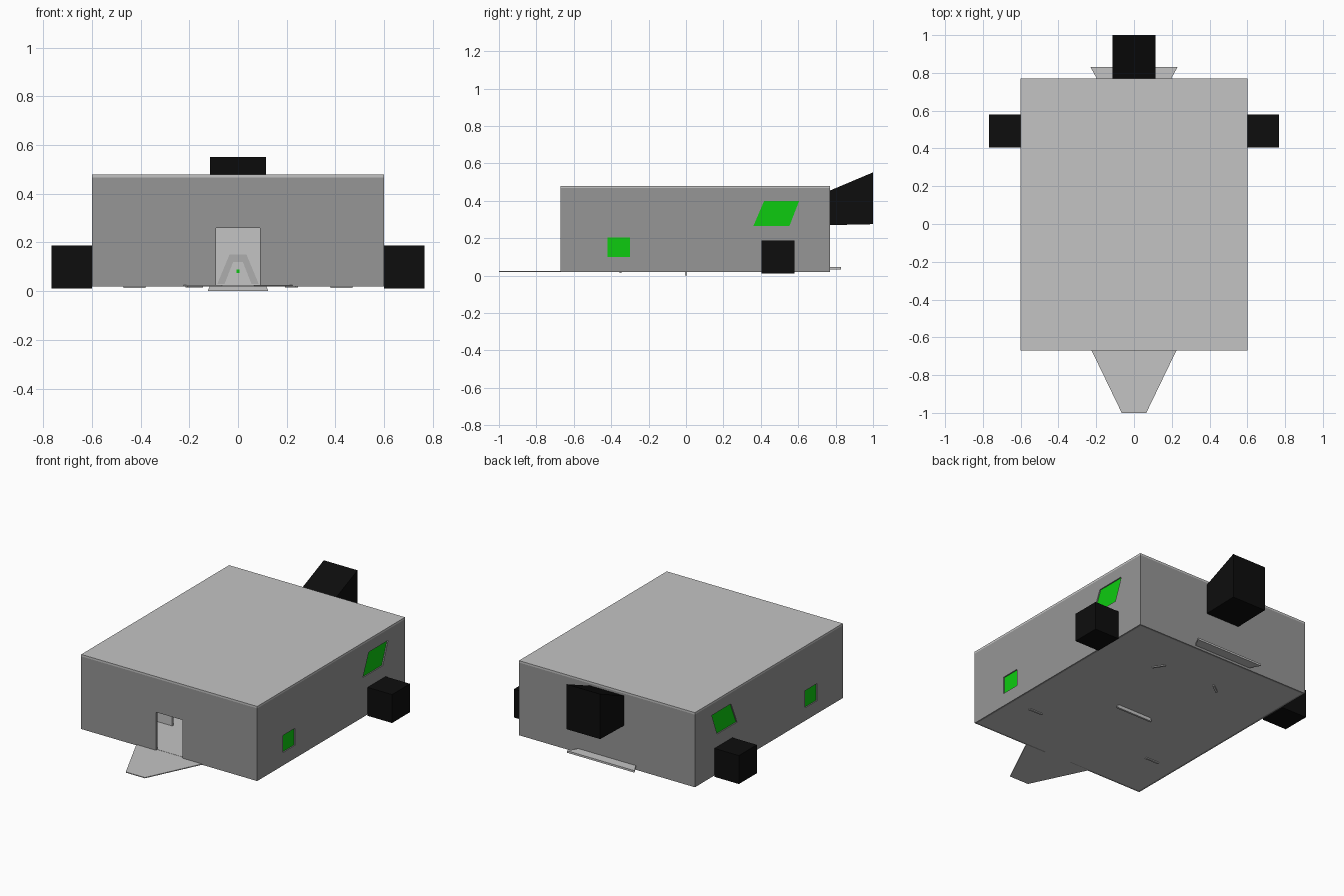
import bpy, math
from mathutils import Matrix

if "Cube" in bpy.data.objects:
    bpy.data.objects.remove(bpy.data.objects["Cube"])


def material(name, rgb):
    m = bpy.data.materials.new(name)
    m.diffuse_color = (*rgb, 1)
    m.use_nodes = True
    m.node_tree.nodes["Principled BSDF"].inputs["Base Color"].default_value = m.diffuse_color
    return m


LIGHT = material("light_grey", (0.55, 0.55, 0.55))
MID = material("mid_grey", (0.42, 0.42, 0.42))
DARK = material("wall_grey", (0.305, 0.305, 0.305))
GREEN = material("green", (0.004, 0.60, 0.005))
BLACK = material("black", (0.004, 0.004, 0.004))

# Local axes (u, v, normal) of each drawing plane
PLANES = {
    "XY": ((1, 0, 0), (0, 1, 0), (0, 0, 1)),
    "XZ": ((1, 0, 0), (0, 0, 1), (0, -1, 0)),
    "YZ": ((0, 1, 0), (0, 0, 1), (1, 0, 0)),
}


def sheet(name, plane, outlines, low, high, mat):
    """Filled outline (further outlines are holes), from low to high on the plane's axis."""
    cu = bpy.data.curves.new(name, "CURVE")
    cu.dimensions = "2D"
    cu.fill_mode = "BOTH"
    cu.extrude = (high - low) / 2
    for pts in outlines:
        sp = cu.splines.new("POLY")
        sp.points.add(len(pts) - 1)
        for p, (u, v) in zip(sp.points, pts):
            p.co = (u, v, 0, 1)
        sp.use_cyclic_u = True
    ob = bpy.data.objects.new(name, cu)
    bpy.context.collection.objects.link(ob)
    rot = Matrix(PLANES[plane]).transposed().to_4x4()
    axis = {"XY": 2, "XZ": 1, "YZ": 0}[plane]
    loc = [0, 0, 0]
    loc[axis] = (low + high) / 2
    ob.matrix_world = Matrix.Translation(loc) @ rot
    bpy.ops.object.select_all(action="DESELECT")
    ob.select_set(True)
    bpy.context.view_layer.objects.active = ob
    bpy.ops.object.convert(target="MESH")
    ob = bpy.context.object
    ob.data.materials.clear()
    ob.data.materials.append(mat)
    for f in ob.data.polygons:
        f.use_smooth = False
        f.material_index = 0
    return ob


def rect(u0, u1, v0, v1):
    return [(u0, v0), (u1, v0), (u1, v1), (u0, v1)]


W, F, B = 0.6, -0.67, 0.77      # half width, front, back
Z0, Z1, Z2 = 0.02, 0.468, 0.48  # floor, wall top, lid top
T = 0.012

# Floor, lid and entrance ramp
sheet("floor", "XY", [rect(-W + T, W - T, F + T, B - T)], Z0, Z0 + 0.006, LIGHT)
sheet("lid", "XY", [rect(-W, W, F, B)], Z1, Z2, LIGHT)
sheet("entrance_ramp", "XY", [[(-0.23, F + T), (-0.065, -1), (0.065, -1), (0.23, F + T)]],
      Z0, Z0 + 0.005, LIGHT)
# Tray sticking out under the back wall
sheet("back_tray", "XY", [[(-0.13, 0.65), (0.13, 0.65), (0.23, 0.83), (-0.23, 0.83)]],
      0.034, 0.046, LIGHT)

# Front wall with doorway, and back wall
sheet("front_wall", "XZ", [[(-W, Z0), (-0.09, Z0), (-0.09, 0.26), (0.09, 0.26),
                            (0.09, Z0), (W, Z0), (W, Z1), (-W, Z1)]], F, F + T, DARK)
sheet("back_wall", "XZ", [rect(-W, W, Z0, Z1)], B - T, B, DARK)

# Side walls with window holes, recessed green panes and outer boxes
square = rect(-0.42, -0.30, 0.10, 0.205)
slanted = [(0.36, 0.265), (0.553, 0.265), (0.605, 0.40), (0.418, 0.40)]
for side, s in (("right", 1), ("left", -1)):
    def span(a, b):
        return sorted((s * a, s * b))
    sheet(side + "_wall", "YZ", [rect(F + T, B - T, Z0, Z1), square, slanted],
          *span(W - T, W), DARK)
    for name, pts in (("square", square), ("slanted", slanted)):
        sheet(f"{side}_{name}_window", "YZ", [pts], *span(W - T, W - T + 0.005), GREEN)
    sheet(side + "_box", "YZ", [rect(0.405, 0.58, 0.012, 0.187)], *span(W, 0.767), BLACK)
    # Low inner divider with a tab through the floor
    sheet(side + "_divider", "XZ", [[(s * 0.2, Z0 + 0.003), (s * 0.2, 0.1), (s * 0.585, 0.1),
                                     (s * 0.585, Z0 + 0.003), (s * 0.47, Z0 + 0.003),
                                     (s * 0.47, 0.014), (s * 0.38, 0.014),
                                     (s * 0.38, Z0 + 0.003)]], -0.356, -0.344, LIGHT)

# Back box with sloping top
sheet("back_box", "YZ", [[(B, 0.27), (1.0, 0.275), (1.0, 0.552), (B, 0.455)]],
      -0.115, 0.115, BLACK)

# Inner partition with a tab through the floor, arch trim and a small green stud
sheet("partition", "XZ", [[(-0.585, Z0 + 0.003), (-0.115, Z0 + 0.003), (-0.125, 0),
                           (0.125, 0), (0.115, Z0 + 0.003), (0.585, Z0 + 0.003),
                           (0.585, Z1), (-0.585, Z1)]], -0.006, 0.006, LIGHT)
sheet("arch_trim", "XZ", [[(-0.085, 0.03), (-0.035, 0.15), (0.035, 0.15), (0.085, 0.03),
                           (0.055, 0.03), (0.02, 0.12), (-0.02, 0.12), (-0.055, 0.03)]],
      -0.01, -0.006, MID)
sheet("green_stud", "XZ", [rect(-0.007, 0.007, 0.075, 0.09)], -0.012, -0.006, GREEN)

# Two angled vanes behind the partition, poking through the floor
for name, x, y, a in (("right_vane", 0.22, 0.48, 123), ("left_vane", -0.18, 0.49, 37)):
    ob = sheet(name, "XY", [rect(-0.04, 0.04, -0.006, 0.006)], 0.015, 0.2, LIGHT)
    ob.matrix_world = (Matrix.Translation((x, y, 0.1075))
                       @ Matrix.Rotation(math.radians(a), 4, "Z"))
